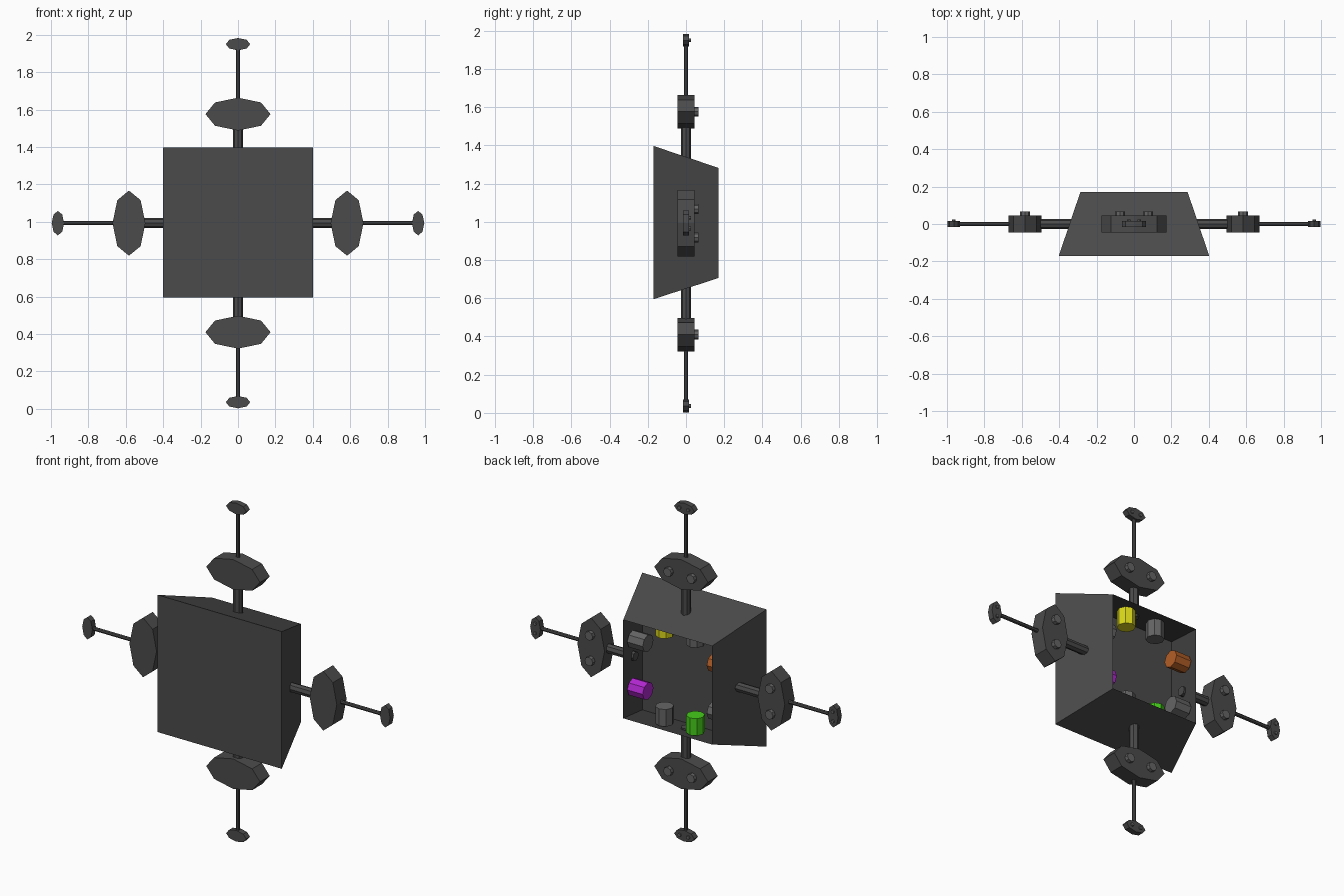
import bpy, bmesh
from mathutils import Matrix, Vector

if "Cube" in bpy.data.objects:
    bpy.data.objects.remove(bpy.data.objects["Cube"])

CZ = 0.993  # height of the hub centre


def material(name, rgb):
    m = bpy.data.materials.new(name)
    m.diffuse_color = (*rgb, 1)
    m.use_nodes = True
    m.node_tree.nodes["Principled BSDF"].inputs["Base Color"].default_value = m.diffuse_color
    return m


DARK = material("dark_grey", (0.07, 0.07, 0.07))
GREY = material("mid_grey", (0.13, 0.13, 0.13))


def finish(name, bm, mat):
    bmesh.ops.recalc_face_normals(bm, faces=bm.faces)
    me = bpy.data.meshes.new(name)
    bm.to_mesh(me)
    bm.free()
    me.materials.append(mat)
    ob = bpy.data.objects.new(name, me)
    bpy.context.collection.objects.link(ob)


def prism(name, a, b, r, mat, stretch=(1, 1, 1)):
    """Eight-sided cylinder from point a to point b, stretched about its middle."""
    a, b = Vector(a), Vector(b)
    bm = bmesh.new()
    rot = (b - a).to_track_quat('Z', 'Y').to_matrix().to_4x4()
    bmesh.ops.create_cone(bm, cap_ends=True, segments=8, radius1=r, radius2=r,
                          depth=(b - a).length,
                          matrix=Matrix.Translation((a + b) / 2) @ Matrix.Diagonal((*stretch, 1)) @ rot)
    finish(name, bm, mat)


# Hollow tapered hub, open at the back
bm = bmesh.new()
rings = []
for y, hx, z0, z1 in ((-0.17, 0.402, 0.595, 1.397), (0.17, 0.287, 0.706, 1.282)):
    rings.append([bm.verts.new(p) for p in
                  ((-hx, y, z0), (hx, y, z0), (hx, y, z1), (-hx, y, z1))])
front, back = rings
bm.faces.new(front)
for i in range(4):
    j = (i + 1) % 4
    bm.faces.new((front[j], front[i], back[i], back[j]))
bmesh.ops.recalc_face_normals(bm, faces=bm.faces)
finish("hub_shell", bm, DARK)

# Canisters inside the hub, two on each wall
colours = {
    ("right", -1): material("magenta", (0.45, 0.02, 0.65)),
    ("left", 1): material("orange", (0.45, 0.11, 0.02)),
    ("top", 1): material("yellow", (0.7, 0.68, 0.01)),
    ("bottom", -1): material("green", (0.06, 0.6, 0.01)),
}
ARMS = {"right": (1, 0), "left": (-1, 0), "top": (0, 1), "bottom": (0, -1)}
for side, (dx, dz) in ARMS.items():
    out = Vector((dx, 0, dz))
    across = Vector((abs(dz), 0, abs(dx)))
    mid = Vector((0, 0, CZ))
    gap = 0.14 if dx else 0.1
    for s in (-1, 1):
        base = Vector((0, 0.055, CZ - 0.011 if dx else CZ)) + across * s * gap
        mat = colours.get((side, s), GREY)
        prism(side + "_canister", base + out * 0.207, base + out * 0.307, 0.05, mat)

    # Arm rods
    prism(side + "_thick_rod", mid + out * 0.325, mid + out * 0.52, 0.027, DARK)
    prism(side + "_thin_rod", mid + out * 0.65, mid + out * 0.945, 0.011, DARK)

    # Large pod and small tip: flattened octagons with two studs behind
    for part, dist, k in (("pod", 0.583, 1.0), ("tip", 0.963 if dx else 0.957, 0.375)):
        c = mid + out * dist
        squash = Vector((abs(dx), 0, abs(dz))) * 0.505 + across + Vector((0, 1, 0))
        y = Vector((0, 0.045 * k, 0))
        prism(side + "_" + part, c - y, c + y, 0.174 * k, DARK, squash)
        for s in (-1, 1):
            p = c + across * s * 0.075 * k
            prism(side + "_" + part + "_stud", p, p + y * 1.48, 0.026 * k, GREY)

# Colour swap keeps the bottom and top accents on opposite corners
